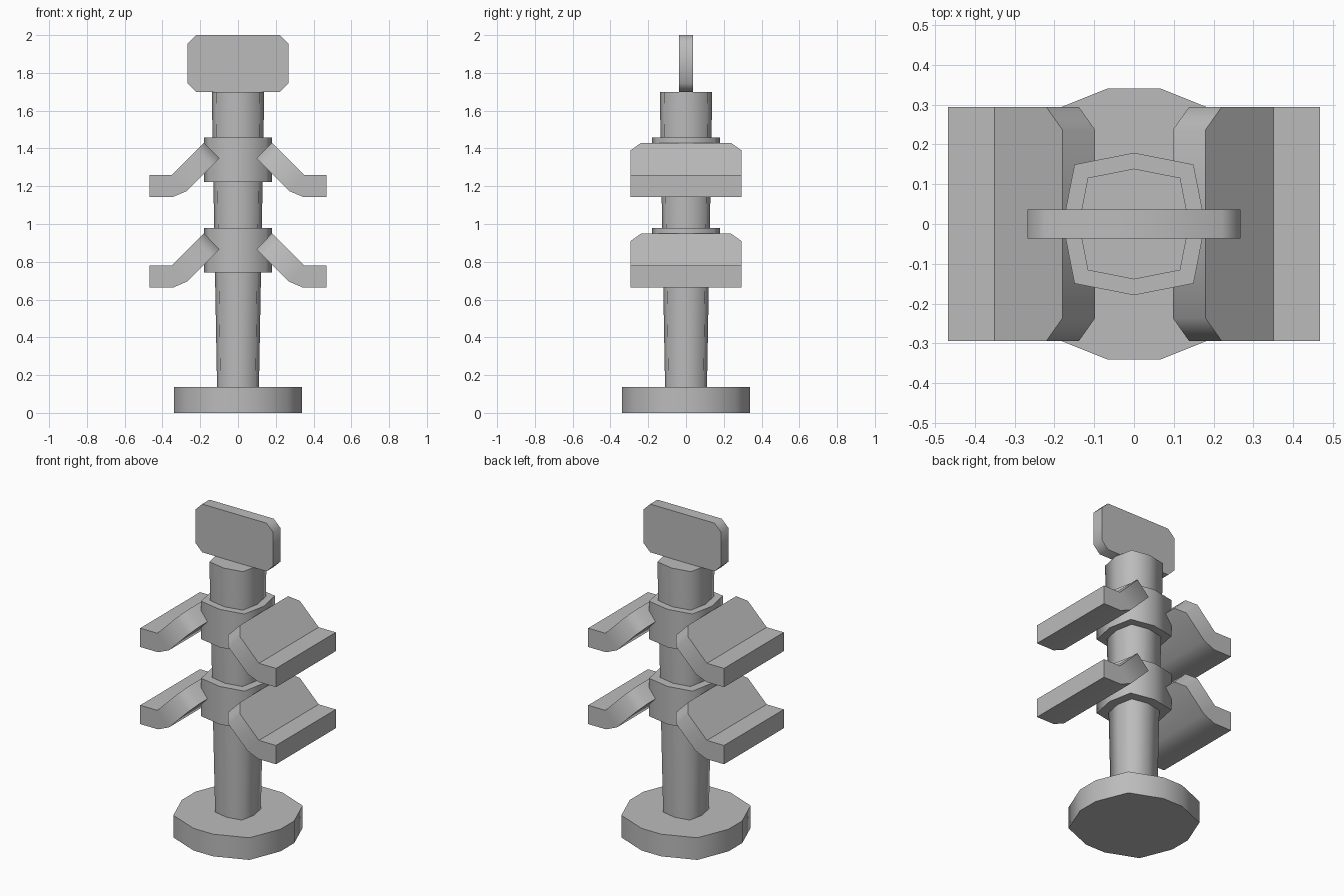
import bpy, bmesh, math
from mathutils import Vector

if "Cube" in bpy.data.objects:
    bpy.data.objects.remove(bpy.data.objects["Cube"])

grey = bpy.data.materials.new("plain grey")
grey.diffuse_color = (0.5, 0.5, 0.5, 1)
grey.use_nodes = True
grey.node_tree.nodes["Principled BSDF"].inputs["Base Color"].default_value = grey.diffuse_color


def finish(name, bm):
    """Smooth shading with right-angle and inward creases kept sharp."""
    bmesh.ops.recalc_face_normals(bm, faces=bm.faces)
    for f in bm.faces:
        f.smooth = True
    for e in bm.edges:
        a = e.calc_face_angle_signed(0)
        e.smooth = -0.1 < a < math.radians(75)
    mesh = bpy.data.meshes.new(name)
    bm.to_mesh(mesh)
    bm.free()
    mesh.materials.append(grey)
    obj = bpy.data.objects.new(name, mesh)
    bpy.context.collection.objects.link(obj)
    return obj


def prism(points, move, scale=1.0):
    """Extrude a closed 3D outline along a vector, optionally scaling the far end in x and y."""
    bm = bmesh.new()
    face = bm.faces.new([bm.verts.new(p) for p in points])
    out = bmesh.ops.extrude_face_region(bm, geom=[face], use_keep_orig=True)
    far = [v for v in out["geom"] if isinstance(v, bmesh.types.BMVert)]
    for v in far:
        v.co.x *= scale
        v.co.y *= scale
        v.co += Vector(move)
    return bm


def four_fold(quarter, z):
    """Repeat a quarter outline four times around z."""
    pts = []
    for k in range(4):
        c, s = (1, 0, -1, 0)[k], (0, 1, 0, -1)[k]
        pts += [(x * c - y * s, x * s + y * c, z) for x, y in quarter]
    return pts


def rounded_square(r, z):
    return four_fold([(r, 0), (r * 0.835, r * 0.835)], z)


# Base disc
finish("base", prism(four_fold([(0.34, -0.068), (0.34, 0.068), (0.262, 0.262)], 0),
                     (0, 0, 0.138)))

# Tapered post
finish("post", prism(rounded_square(0.111, 0.138), (0, 0, 1.562), 0.139 / 0.111))

# Top plate with clipped corners
w, c = 0.267, 0.045
plate = [(-w, 1.7 + c), (-w + c, 1.7), (w - c, 1.7), (w, 1.7 + c),
         (w, 2 - c), (w - c, 2), (-w + c, 2), (-w, 2 - c)]
finish("top_plate", prism([(x, -0.036, z) for x, z in plate], (0, 0.072, 0)))

# Two tiers, each a collar and a mirrored pair of bent wings
wing = [(0.098, 0.687), (0.18, 0.77), (0.35, 0.6), (0.468, 0.6),
        (0.468, 0.483), (0.345, 0.483), (0.27, 0.515)]
for tier, z in (("lower", 0.18), ("upper", 0.66)):
    finish(tier + "_collar", prism(rounded_square(0.179, z + 0.562), (0, 0, 0.236)))

    bm = prism([(x, -0.294, h + z) for x, h in wing], (0, 0.588, 0))
    tips = [e for e in bm.edges
            if all(v.co.x < 0.2 for v in e.verts)
            and abs(e.verts[0].co.y - e.verts[1].co.y) < 0.01]
    bmesh.ops.bevel(bm, geom=tips, offset=0.057, segments=1, affect='EDGES')
    obj = finish(tier + "_wings", bm)
    obj.modifiers.new("mirror", 'MIRROR').use_axis[0] = True
